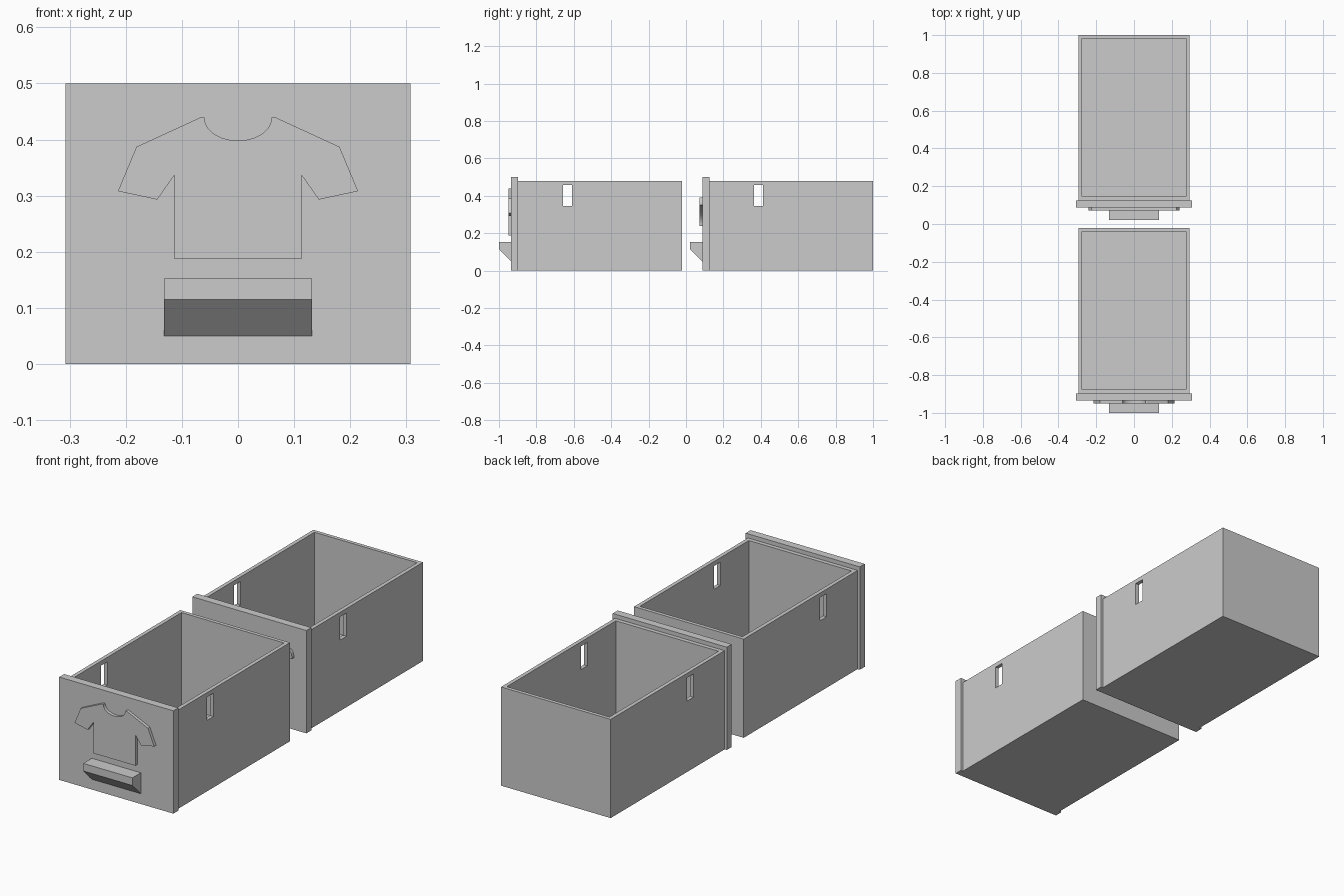
import bpy, bmesh, math
from mathutils import Vector

cube = bpy.data.objects.get("Cube")
if cube:
    bpy.data.objects.remove(cube, do_unlink=True)

grey = bpy.data.materials.new("plain grey")
grey.use_nodes = True
grey.diffuse_color = (0.6, 0.6, 0.6, 1)
grey.node_tree.nodes["Principled BSDF"].inputs["Base Color"].default_value = (0.6, 0.6, 0.6, 1)


def prism(name, outline, direction):
    """Extrude a flat outline of 3D points along a direction."""
    bm = bmesh.new()
    face = bm.faces.new([bm.verts.new(p) for p in outline])
    ext = bmesh.ops.extrude_face_region(bm, geom=[face])
    moved = [v for v in ext["geom"] if isinstance(v, bmesh.types.BMVert)]
    bmesh.ops.translate(bm, verts=moved, vec=Vector(direction))
    bmesh.ops.recalc_face_normals(bm, faces=bm.faces)
    mesh = bpy.data.meshes.new(name)
    bm.to_mesh(mesh)
    bm.free()
    mesh.materials.append(grey)
    obj = bpy.data.objects.new(name, mesh)
    bpy.context.collection.objects.link(obj)
    return obj


def block(name, x, y0, y1, z0, z1):
    """Box centred on x = 0 with half width x."""
    return prism(name, [(-x, y0, z0), (x, y0, z0), (x, y1, z0), (-x, y1, z0)], (0, 0, z1 - z0))


def cut(obj, cutter):
    mod = obj.modifiers.new("cut", "BOOLEAN")
    mod.object = cutter
    mod.solver = "EXACT"
    bpy.context.view_layer.objects.active = obj
    bpy.ops.object.modifier_apply(modifier=mod.name)
    bpy.data.objects.remove(cutter, do_unlink=True)


def emblem(name, half, y):
    """Raised plate from the right half of a symmetric outline."""
    outline = half + [(-x, z) for x, z in reversed(half) if x > 0.001]
    return prism(name, [(x, y, z) for x, z in outline], (0, 0.015, 0))


def arc(cx, cz, rx, rz, start, end, steps):
    angles = [math.radians(start + (end - start) * i / steps) for i in range(steps + 1)]
    return [(cx + rx * math.cos(a), cz + rz * math.sin(a)) for a in angles]


def drawer(prefix, y):
    """Open box with side slots, front panel and wedge handle; y is the panel face."""
    box = block(prefix + "_box", 0.295, y + 0.038, y + 0.913, 0, 0.48)
    cut(box, block("cavity", 0.276, y + 0.058, y + 0.895, 0.02, 0.6))
    cut(box, block("slots", 0.4, y + 0.277, y + 0.325, 0.345, 0.458))
    block(prefix + "_panel", 0.307, y, y + 0.038, 0, 0.5)
    side = [(0, 0.152), (-0.065, 0.152), (-0.065, 0.115), (0, 0.05)]
    prism(prefix + "_handle", [(-0.132, y + dy, z) for dy, z in side], (0.264, 0, 0))


front_y, rear_y = -0.935, 0.087
drawer("front_drawer", front_y)
drawer("rear_drawer", rear_y)

# Shirt: scooped neck, then shoulder, sleeve and hem
shirt = arc(0, 0.439, 0.06, 0.041, -90, 0, 10)
shirt += [(0.068, 0.439), (0.181, 0.387), (0.214, 0.308), (0.144, 0.293), (0.113, 0.337), (0.113, 0.187)]
emblem("shirt_emblem", shirt, front_y - 0.015)

# Briefs: waistband, rounded hip, then curved leg opening
briefs = [(0, 0.38), (0.12, 0.382), (0.225, 0.39), (0.236, 0.375), (0.24, 0.36)]
briefs += arc(0.24, 0.24, 0.19, 0.11, 90, 180, 10)
emblem("briefs_emblem", briefs, rear_y - 0.015)
